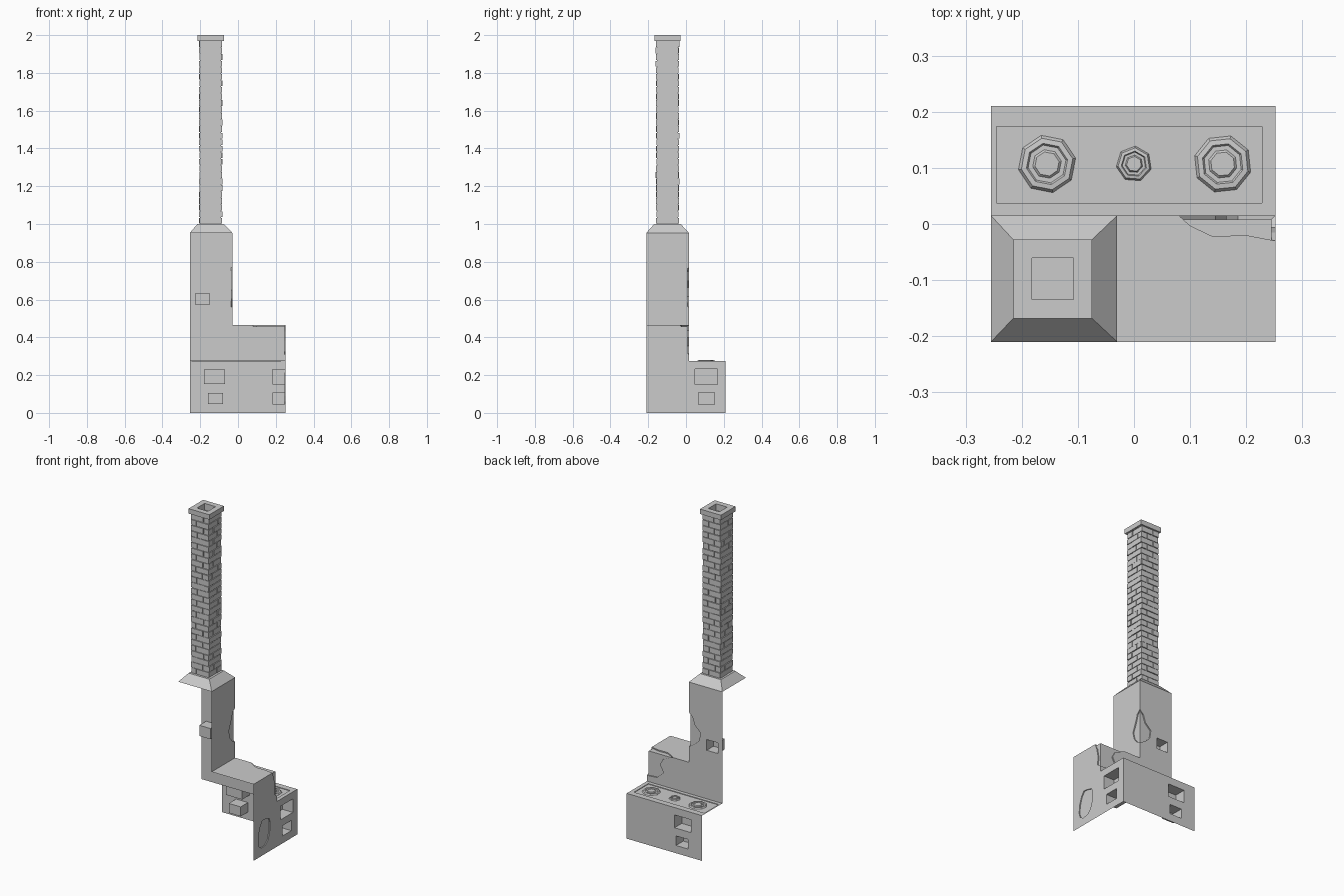
import bpy, bmesh, math, random
from mathutils import Vector

if "Cube" in bpy.data.objects:
    bpy.data.objects.remove(bpy.data.objects["Cube"])
random.seed(4)

X0, X1, XC = -0.255, 0.252, -0.03      # left, right, column right side
Y0, YM, Y1 = -0.21, 0.015, 0.21        # front, step, back
ZH, ZL, ZC = 0.275, 0.465, 0.953       # hob, ledge, column top
CX, CY = -0.145, -0.098                # chimney axis
CHIP = 0.007                           # depth of broken plaster


def finish(bm, name):
    me = bpy.data.meshes.new(name)
    bm.to_mesh(me)
    bm.free()
    ob = bpy.data.objects.new(name, me)
    bpy.context.collection.objects.link(ob)
    return ob


def rect(u0, u1, v0, v1):
    return [(u0, v0), (u1, v0), (u1, v1), (u0, v1)]


def wall(name, f, outline, recesses=(), chips=()):
    """Open plaster wall placed by f(u, v, depth). Recesses are sunk loops;
    chips are broken edges whose path is part of the outline."""
    bm = bmesh.new()

    def ring(pts):
        vs = [bm.verts.new(f(u, v, 0)) for u, v in pts]
        return vs, [bm.edges.new((vs[i], vs[i - 1])) for i in range(len(vs))]

    vs, edges = ring(outline)
    sunk = []
    for pts, depth in recesses:
        top, es = ring(pts)
        edges += es
        sunk.append((top, [f(u, v, depth) for u, v in pts]))
    bmesh.ops.triangle_fill(bm, edges=edges, use_beauty=True)
    for top, low in sunk:
        bot = [bm.verts.new(p) for p in low]
        bm.faces.new(bot)
        for i in range(len(top)):
            bm.faces.new((top[i - 1], top[i], bot[i], bot[i - 1]))
    for path, extra, lim in chips:
        top = [vs[outline.index(p)] for p in path]
        bot = [bm.verts.new(f(min(u, lim[0] - CHIP), min(v, lim[1] - CHIP), CHIP))
               for u, v in path + extra]
        bm.faces.new(bot)
        for i in range(len(top) - 1):
            bm.faces.new((top[i], top[i + 1], bot[i + 1], bot[i]))
    bmesh.ops.recalc_face_normals(bm, faces=bm.faces)
    out = Vector(f(0, 0, 0)) - Vector(f(0, 0, 1))
    if max(bm.faces, key=lambda p: p.calc_area()).normal.dot(out) < 0:
        bmesh.ops.reverse_faces(bm, faces=bm.faces)
    return finish(bm, name)


def square_loft(name, sections):
    """Surface through square sections (half size, z) around the chimney axis."""
    bm = bmesh.new()
    prev = None
    for h, z in sections:
        cur = [bm.verts.new((CX + a * h, CY + b * h, z))
               for a, b in ((-1, -1), (1, -1), (1, 1), (-1, 1))]
        if prev:
            for i in range(4):
                j = (i + 1) % 4
                bm.faces.new((prev[i], prev[j], cur[j], cur[i]))
        prev = cur
    return bm, prev


# Broken plaster paths: column edge and ledge corner
col_back = [(XC, .77), (-.055, .745), (-.07, .70), (-.108, .665),
            (-.1, .615), (-.075, .59), (XC, .56)]
col_side = [(YM, .56), (-.01, .575), (-.035, .605), (-.045, .65),
            (-.02, .71), (-.008, .75), (YM, .77)]
led_back = [(X1, .31), (.185, .315), (.14, .355), (.165, .40), (.145, .435), (.08, ZL)]
led_top = [(X1, -.03), (.2, -.02), (.14, -.022), (.1, -.003), (.08, YM)]
led_side = [(YM, .31), (-.008, .325), (-.005, .38), (-.015, .43), (-.03, ZL)]

# Oven walls (the front, left and underside stay open)
wall("upper_back_wall", lambda u, v, d: (u, YM - d, v),
     [(X0, ZH), (X1, ZH)] + led_back + [(XC, ZL)] + col_back[::-1] + [(XC, ZC), (X0, ZC)],
     [(rect(-.225, -.15, .57, .635), .065)],
     [(col_back, [], (XC, 9)), (led_back, [(X1, ZL)], (X1, ZL))])
wall("column_side_wall", lambda u, v, d: (XC - d, u, v),
     [(Y0, ZL), (YM, ZL)] + col_side + [(YM, ZC), (Y0, ZC)],
     chips=[(col_side, [], (YM, 9))])
wall("ledge_top", lambda u, v, d: (u, v, ZL - d),
     [(XC, Y0), (X1, Y0)] + led_top + [(XC, YM)],
     chips=[(led_top, [(X1, YM)], (X1, YM))])
oval = [(-.13, .047), (-.155, .06), (-.165, .09), (-.16, .14), (-.145, .185), (-.125, .213),
        (-.095, .21), (-.06, .2), (-.052, .175), (-.055, .12), (-.07, .075), (-.095, .052)]
wall("right_wall", lambda u, v, d: (X1 - d, u, v),
     [(Y0, 0), (Y1, 0), (Y1, ZH), (YM, ZH)] + led_side + [(Y0, ZL)],
     [(oval, .006), (rect(.047, .167, .15, .232), .07), (rect(.067, .152, .045, .107), .07)],
     [(led_side, [(YM, ZL)], (YM, ZL))])
wall("lower_back_wall", lambda u, v, d: (u, Y1 - d, v), rect(X0, X1, 0, ZH),
     [(rect(-.18, -.07, .152, .23), .07), (rect(-.16, -.08, .047, .105), .07)])

# Hob with sunk cooking plate
wall("hob_top", lambda u, v, d: (u, v, ZH - d), rect(X0, X1, YM, Y1),
     [(rect(-.245, .228, .037, .174), .004)])


# Burner rings: stepped low-poly discs
def burner(name, x, y, r, sides, turn):
    bm = bmesh.new()
    prev = None
    z = ZH - .004
    for k, h in ((1, 0), (.9, .007), (.72, .008), (.66, .004), (.5, .004), (.42, .008)):
        cur = [bm.verts.new((x + r * k * math.cos(turn + i * math.tau / sides),
                             y + r * k * math.sin(turn + i * math.tau / sides), z + h))
               for i in range(sides)]
        if prev:
            for i in range(sides):
                j = (i + 1) % sides
                bm.faces.new((prev[i], prev[j], cur[j], cur[i]))
        prev = cur
    bm.faces.new(prev)
    finish(bm, name)


burner("burner_left", -.155, .107, .052, 8, .2)
burner("burner_middle", .0, .107, .032, 7, .6)
burner("burner_right", .158, .107, .052, 8, .5)

# Sloped shoulder from the column to the chimney
bm, top = square_loft("shoulder", [(.1125, ZC), (.07, 1.0)])
for v in bm.verts:
    if v.co.z < .99:
        v.co.x = X0 if v.co.x < CX else XC
        v.co.y = Y0 if v.co.y < CY else YM
bm.faces.new(top)
finish(bm, "shoulder")

# Chimney shaft with bricks in running bond
SHAFT, COURSES, ZB, ZT = .0555, 28, 1.0, 1.97
bm, _ = square_loft("shaft", [(SHAFT, ZB), (SHAFT, ZT)])
finish(bm, "chimney_shaft")


def brick(bm, side, a, b, z0, z1, out):
    """Raised plate on one side of the shaft, without its hidden inner face."""
    c, s = ((1, 0), (0, 1), (-1, 0), (0, -1))[side]

    def pt(u, w, z):
        return bm.verts.new((CX + u * c + w * s, CY + u * s - w * c, z))
    inner = [pt(u, SHAFT, z) for u, z in ((a, z0), (b, z0), (b, z1), (a, z1))]
    outer = [pt(u, out, z) for u, z in ((a, z0), (b, z0), (b, z1), (a, z1))]
    bm.faces.new(outer)
    for i in range(4):
        j = (i + 1) % 4
        bm.faces.new((inner[i], inner[j], outer[j], outer[i]))


bm = bmesh.new()
step, gap = (ZT - ZB) / COURSES, .002
for n in range(COURSES):
    for side in range(4):
        split = .022 if (n + side) % 2 else -.022
        split += random.uniform(-.006, .006)
        z0, z1 = ZB + n * step + gap, ZB + (n + 1) * step - gap
        for a, b in ((-.059, split - gap), (split + gap, .059)):
            brick(bm, side, a, b, z0, z1, random.uniform(.058, .0625))
finish(bm, "chimney_bricks")

# Chimney cap with shallow flue opening
bm, low = square_loft("cap", [(.058, ZT), (.07, ZT), (.07, 2.0), (.037, 2.0), (.037, 1.96)])
bm.faces.new(low)
finish(bm, "chimney_cap")
